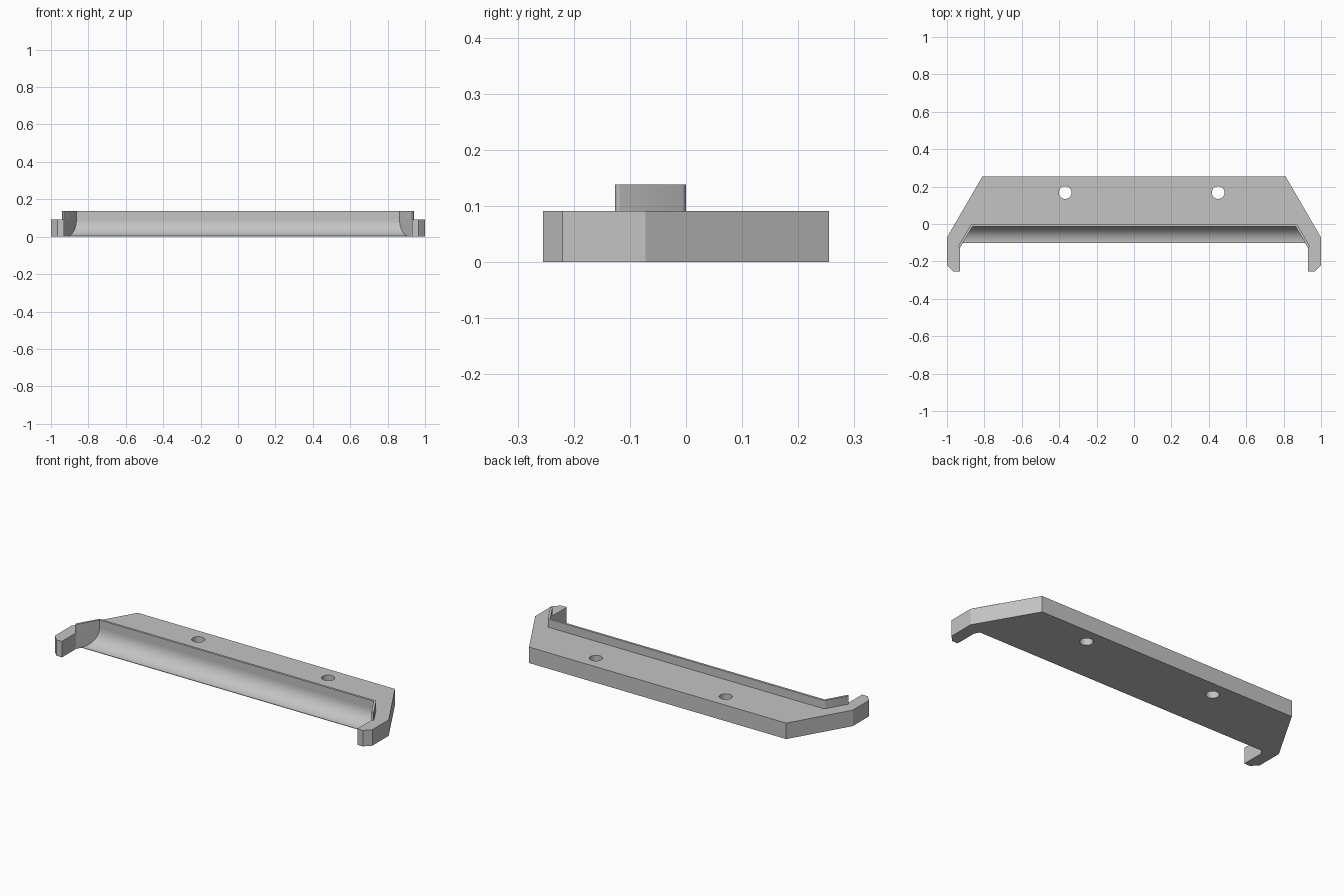
import bpy, bmesh, math

cube = bpy.data.objects.get("Cube")
if cube:
    bpy.data.objects.remove(cube, do_unlink=True)

grey = bpy.data.materials.new("light_grey")
grey.use_nodes = True
grey.diffuse_color = (0.55, 0.55, 0.55, 1)
grey.node_tree.nodes["Principled BSDF"].inputs["Base Color"].default_value = (0.55, 0.55, 0.55, 1)

BODY_TOP, LIP_TOP = 0.091, 0.138
WALL_Y = -0.013            # front of the long wall
TIP_X, TIP_Y = 0.93, -0.128  # where the slanted wall meets the arm
SLOPE = math.tan(math.radians(30))


def wall_x(y):
    """Inner slanted wall position at depth y."""
    return TIP_X - (y - TIP_Y) * SLOPE


def mirrored(half):
    """Close a right-hand outline with its mirror image."""
    return half + [(-x, y) for x, y in reversed(half)]


def loft(name, rings):
    """Solid through stacked outlines given as (z, points)."""
    bm = bmesh.new()
    loops = [[bm.verts.new((x, y, z)) for x, y in pts] for z, pts in rings]
    n = len(loops[0])
    bm.faces.new(loops[0])
    bm.faces.new(loops[-1])
    for low, high in zip(loops, loops[1:]):
        for i in range(n):
            j = (i + 1) % n
            bm.faces.new((low[i], low[j], high[j], high[i]))
    bmesh.ops.recalc_face_normals(bm, faces=bm.faces)
    mesh = bpy.data.meshes.new(name)
    bm.to_mesh(mesh)
    bm.free()
    obj = bpy.data.objects.new(name, mesh)
    bpy.context.collection.objects.link(obj)
    mesh.materials.append(grey)
    return obj


def smooth(obj):
    bpy.ops.object.select_all(action='DESELECT')
    obj.select_set(True)
    bpy.context.view_layer.objects.active = obj
    bpy.ops.object.shade_smooth_by_angle(angle=math.radians(25))


# Body with two arms; the inner edge follows a quarter-round cove
def body_outline(cove_y):
    return mirrored([(0.81, 0.255), (1, -0.072), (1, -0.22), (0.965, -0.255),
                     (TIP_X, -0.255), (TIP_X, TIP_Y), (wall_x(cove_y), cove_y)])


steps = 14
radius = BODY_TOP - 0.003
rings = []
for k in range(steps + 1):
    a = math.pi / 2 * k / steps
    y = WALL_Y - radius + radius * math.sin(a)
    z = BODY_TOP - radius * math.cos(a)
    rings.append((z, body_outline(y)))
rings.insert(0, (0, rings[0][1]))
body = loft("body", rings)

# Screw holes
for i, x in enumerate((-0.368, 0.45)):
    bpy.ops.mesh.primitive_cylinder_add(vertices=40, radius=0.034, depth=0.4, location=(x, 0.168, 0.05))
    cutter = bpy.context.object
    cutter.name = f"hole_cutter_{i + 1}"
    cutter.data.materials.append(grey)
    cut = body.modifiers.new("screw_hole", 'BOOLEAN')
    cut.operation = 'DIFFERENCE'
    cut.solver = 'EXACT'
    cut.object = cutter
    bpy.context.view_layer.objects.active = body
    bpy.ops.object.modifier_apply(modifier=cut.name)
    bpy.data.objects.remove(cutter, do_unlink=True)
smooth(body)

# Thin raised lip along the inner wall
t = -WALL_Y
lip_half = [(wall_x(WALL_Y) + t * SLOPE, 0), (TIP_X + t * 0.866, TIP_Y + t * 0.5),
            (TIP_X, TIP_Y), (wall_x(WALL_Y), WALL_Y)]
outline = mirrored(lip_half)
lip = loft("lip", [(BODY_TOP, outline), (LIP_TOP, outline)])

# Round the lip's upright corners, except the inner ones
bm = bmesh.new()
bm.from_mesh(lip.data)


def uprights(test):
    return [e for e in bm.edges
            if abs(e.verts[0].co.z - e.verts[1].co.z) > 0.01 and test(e.verts[0].co)]


bmesh.ops.bevel(bm, geom=uprights(lambda c: c.y > -0.005), offset=0.008,
                segments=5, profile=0.5, affect='EDGES')
bmesh.ops.bevel(bm, geom=uprights(lambda c: c.y < -0.1), offset=0.004,
                segments=4, profile=0.5, affect='EDGES')
bm.to_mesh(lip.data)
bm.free()
smooth(lip)
